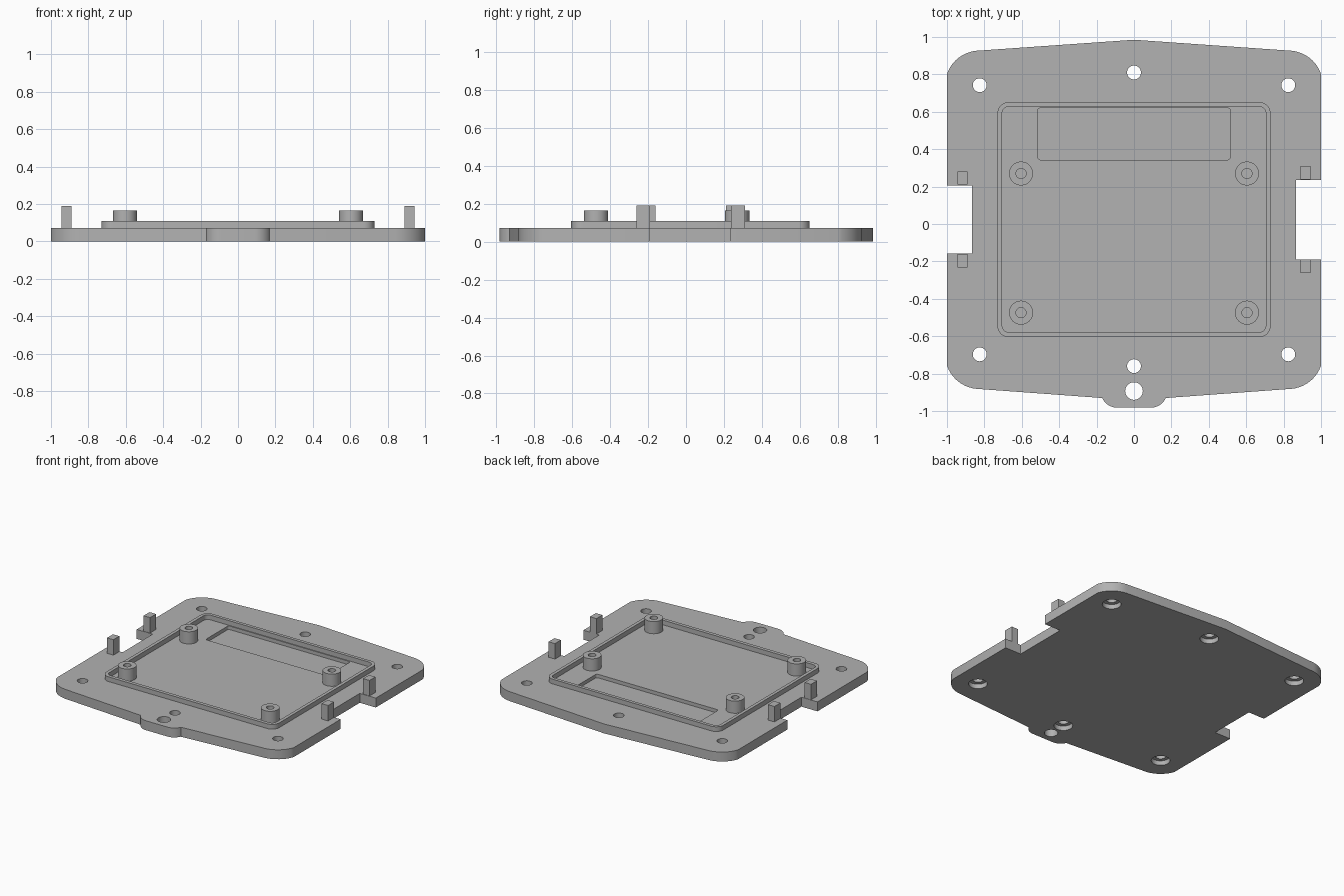
import bpy, bmesh
from math import cos, sin, radians, pi

cube = bpy.data.objects.get("Cube")
if cube:
    bpy.data.objects.remove(cube, do_unlink=True)

grey = bpy.data.materials.new("plain grey")
grey.use_nodes = True
colour = (0.445, 0.445, 0.445, 1)
grey.diffuse_color = colour
grey.node_tree.nodes["Principled BSDF"].inputs["Base Color"].default_value = colour

TOP, RIM_TOP, BOSS_TOP, POST_TOP = 0.072, 0.108, 0.165, 0.19


def arc(cx, cy, r, start, end, steps=10):
    angles = [radians(start + (end - start) * i / steps) for i in range(steps + 1)]
    return [(cx + r * cos(a), cy + r * sin(a)) for a in angles]


def circle(x, y, r, n=40):
    return [(x + r * cos(2 * pi * i / n), y + r * sin(2 * pi * i / n)) for i in range(n)]


def rounded(x0, x1, y0, y1, r):
    return (arc(x1 - r, y1 - r, r, 0, 90) + arc(x0 + r, y1 - r, r, 90, 180)
            + arc(x0 + r, y0 + r, r, 180, 270) + arc(x1 - r, y0 + r, r, 270, 360))


def rect(x0, x1, y0, y1):
    return [(x0, y0), (x1, y0), (x1, y1), (x0, y1)]


def prism(name, outline, z0, z1):
    """Extrude a flat outline from z0 to z1."""
    bm = bmesh.new()
    face = bm.faces.new([bm.verts.new((x, y, z0)) for x, y in outline])
    new = bmesh.ops.extrude_face_region(bm, geom=[face])["geom"]
    for v in new:
        if isinstance(v, bmesh.types.BMVert):
            v.co.z = z1
    bmesh.ops.recalc_face_normals(bm, faces=bm.faces)
    mesh = bpy.data.meshes.new(name)
    bm.to_mesh(mesh)
    bm.free()
    mesh.materials.append(grey)
    obj = bpy.data.objects.new(name, mesh)
    bpy.context.collection.objects.link(obj)
    return obj


def select(obj):
    bpy.ops.object.select_all(action="DESELECT")
    obj.select_set(True)
    bpy.context.view_layer.objects.active = obj


def cut(obj, outline, z0, z1):
    """Subtract an extruded outline from the object."""
    cutter = prism("cutter", outline, z0, z1)
    cutter.hide_render = True
    select(obj)
    mod = obj.modifiers.new("cut", "BOOLEAN")
    mod.operation, mod.solver, mod.object = "DIFFERENCE", "EXACT", cutter
    bpy.ops.object.modifier_apply(modifier=mod.name)
    bpy.data.objects.remove(cutter, do_unlink=True)


def smooth(obj):
    select(obj)
    bpy.ops.object.shade_smooth_by_angle(angle=radians(25))


# Base plate: half outline from the rear peak to the front tongue, then mirrored
HOLE_X, REAR_Y, FRONT_Y = 0.825, 0.742, -0.697
half = [(0, 0.985)]
half += arc(HOLE_X, REAR_Y, 0.185, 85, 19)
half += arc(HOLE_X, FRONT_Y, 0.185, -19, -85)
half += arc(0.09, -0.895, 0.087, -24, -90)
outline = half + [(-x, y) for x, y in reversed(half[1:])]
plate = prism("base_plate", outline, 0, TOP)

# Side notches, slightly offset from each other
cut(plate, rect(-1.1, -0.865, -0.157, 0.206), -0.1, 0.2)
cut(plate, rect(0.865, 1.1, -0.19, 0.234), -0.1, 0.2)

# Screw holes with counterbores underneath, and the plain tongue hole
screws = [(s * HOLE_X, y) for s in (-1, 1) for y in (REAR_Y, FRONT_Y)]
for x, y in screws + [(0, 0.81), (0, -0.76)]:
    cut(plate, circle(x, y, 0.037), -0.1, 0.2)
    cut(plate, circle(x, y, 0.065), -0.1, 0.035)
cut(plate, circle(0, -0.893, 0.047), -0.1, 0.2)

# Shallow rectangular pocket
cut(plate, rounded(-0.515, 0.515, 0.343, 0.62, 0.015), 0.045, 0.2)
smooth(plate)

# Raised rim
rim = prism("raised_rim", rounded(-0.73, 0.73, -0.605, 0.652, 0.06), TOP, RIM_TOP)
cut(rim, rounded(-0.705, 0.705, -0.578, 0.627, 0.035), 0, 0.3)
smooth(rim)

# Screw bosses
for side, x in (("right", -0.604), ("left", 0.604)):
    for end, y in (("front", -0.474), ("rear", 0.27)):
        boss = prism(f"boss_{end}_{side}", circle(x, y, 0.064), TOP, BOSS_TOP)
        cut(boss, circle(x, y, 0.027), 0, 0.3)
        smooth(boss)

# Upright posts beside the notches
for side, x, ys in (("right", -0.944, (-0.232, 0.21)), ("left", 0.89, (-0.262, 0.238))):
    for end, y in zip(("front", "rear"), ys):
        prism(f"post_{end}_{side}", rect(x, x + 0.054, y, y + 0.072), TOP, POST_TOP)
